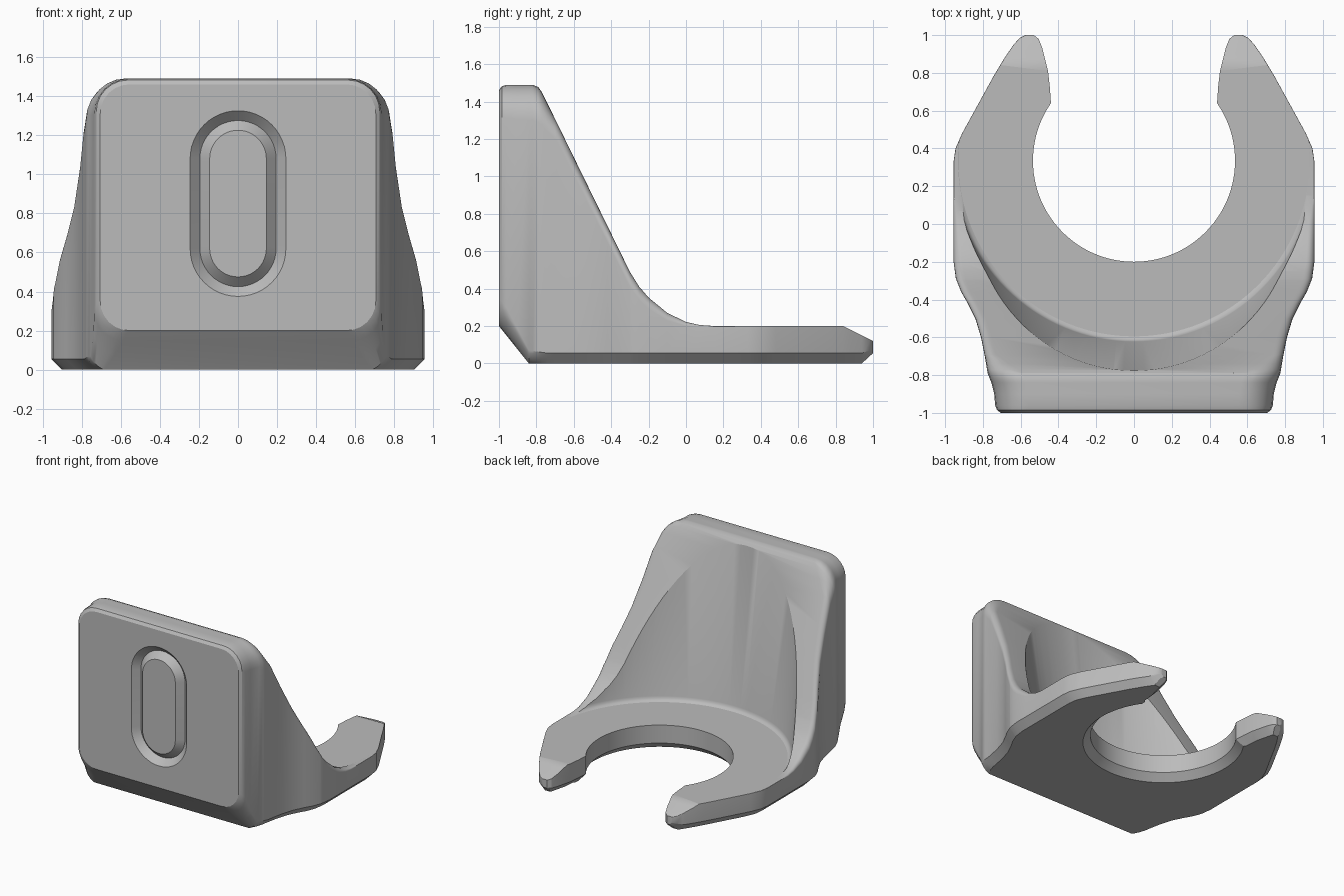
import bpy, bmesh, math

if "Cube" in bpy.data.objects:
    bpy.data.objects.remove(bpy.data.objects["Cube"])

grey = bpy.data.materials.new("plain grey")
grey.use_nodes = True
grey.diffuse_color = (0.5, 0.5, 0.5, 1)
grey.node_tree.nodes["Principled BSDF"].inputs["Base Color"].default_value = (0.5, 0.5, 0.5, 1)


def key(table, y):
    """Linear interpolation in a list of (position, value) keys."""
    if y <= table[0][0]:
        return table[0][1]
    for (a, u), (b, v) in zip(table, table[1:]):
        if y <= b:
            return u + (v - u) * (y - a) / (b - a)
    return table[-1][1]


def loft(name, rings, cyclic=False):
    """Skin a list of equal point rings; cap the ends unless cyclic."""
    bm = bmesh.new()
    loops = [[bm.verts.new(p) for p in ring] for ring in rings]
    pairs = list(zip(loops, loops[1:]))
    if cyclic:
        pairs.append((loops[-1], loops[0]))
    else:
        bm.faces.new(loops[0])
        bm.faces.new(loops[-1])
    n = len(loops[0])
    for a, b in pairs:
        for i in range(n):
            j = (i + 1) % n
            bm.faces.new((a[i], a[j], b[j], b[i]))
    bmesh.ops.recalc_face_normals(bm, faces=bm.faces)
    mesh = bpy.data.meshes.new(name)
    bm.to_mesh(mesh)
    bm.free()
    mesh.materials.append(grey)
    obj = bpy.data.objects.new(name, mesh)
    bpy.context.collection.objects.link(obj)
    return obj


# Body outline along its depth: half width, top height, underside height
width = [(-1, .705), (-.985, .725), (-.96, .735), (-.9, .74), (-.84, .755),
         (-.79, .775), (-.7, .79), (-.6, .81), (-.5, .84), (-.42, .88),
         (-.36, .915), (-.29, .943), (-.2, .955), (.33, .955), (.4, .945),
         (.48, .91), (.78, .745), (.88, .685), (.95, .637), (.985, .605), (1, .575)]
top = [(-1, 1.46), (-.985, 1.482), (-.96, 1.49), (-.82, 1.49), (-.79, 1.478),
       (-.77, 1.45), (-.3, .49), (-.25, .41), (-.2, .352), (-.1, .27),
       (0, .222), (.07, .206), (.15, .2), (.84, .2), (1, .12)]
under = [(-1, .2), (-.84, 0), (.94, 0), (1, .055)]
# Corner sizes: top edges across and down, lower edges
top_across = [(-1, .15), (-.96, .18), (-.79, .19), (-.74, .12), (-.69, .06),
              (-.3, .05), (0, .03), (.15, .003)]
top_down = [(-1, .15), (-.96, .18), (-.79, .19), (-.74, .15), (-.69, .1),
            (-.3, .08), (0, .02), (.15, .003)]
low = [(-1, .15), (-.96, .15), (-.84, .07), (-.74, .055), (.94, .055), (1, .02)]


def section(y, steps=6):
    w, zt, zb = key(width, y), key(top, y), key(under, y)
    ax, az, c = key(top_across, y), key(top_down, y), key(low, y)
    roundness = max(0, min(1, (-.74 - y) / .2))
    half = []
    for i in range(steps + 1):
        t = i / steps
        s, k = math.sin(t * math.pi / 2), math.cos(t * math.pi / 2)
        # lower edge blends from a round corner into a straight chamfer
        px = (1 - t) * (1 - roundness) + (1 - s) * roundness
        pz = t * (1 - roundness) + (1 - k) * roundness
        half.append((w - c * px, zb + c * pz))
    for i in range(steps + 1):
        a = i / steps * math.pi / 2
        half.append((w - ax * (1 - math.cos(a)), zt - az * (1 - math.sin(a))))
    return [(x, y, z) for x, z in half] + [(-x, y, z) for x, z in reversed(half)]


stations = sorted({k[0] for t in (width, top, under, top_across, low) for k in t})
body = loft("holder_body", [section(y) for y in stations])

CENTRE = .335


def circle(r, z, n=128):
    return [(r * math.cos(2 * math.pi * i / n), CENTRE + r * math.sin(2 * math.pi * i / n), z)
            for i in range(n)]


# Flared seat hollowed out of the sloping back
seat = loft("seat_cutter", [circle(r, z) for r, z in
                            ((.93, .199), (.943, .206), (.953, .218), (.958, .235),
                             (1.11, 1.45), (1.14, 1.7))])


def opening(d, z, n=72):
    """Round hole with a mouth between the arms, widened by d."""
    a0 = math.radians(145.3)
    sweep = math.radians(249.4)
    pts = []
    for i in range(n + 1):
        a = a0 + sweep * i / n
        pts.append(((.535 + d) * math.cos(a), CENTRE + (.535 + d) * math.sin(a), z))
    mouth = [(.445, .72), (.455, .81), (.485, .93), (.505, .98), (.53, 1), (.54, 1.1)]
    pts += [(x + d, y, z) for x, y in mouth]
    pts += [(-x - d, y, z) for x, y in reversed(mouth)]
    return pts


hole = loft("hole_cutter", [opening(d, z) for d, z in ((.105, -.05), (0, .055), (0, .6))])


def pill(r, y, n=24):
    """Upright rounded slot outline on the front face."""
    pts = []
    for side in (1, -1):
        for i in range(n + 1):
            a = math.pi * i / n
            pts.append((side * r * math.cos(a), y, .85 + side * (.23 + r * math.sin(a))))
    return pts


# V-shaped ornamental groove in the front face
groove = loft("groove_cutter", [pill(r, y) for r, y in
                                ((.255, -1.01), (.195, -.95), (.135, -1.01))], cyclic=True)

for cutter in (seat, hole, groove):
    mod = body.modifiers.new(cutter.name, 'BOOLEAN')
    mod.operation = 'DIFFERENCE'
    mod.solver = 'EXACT'
    mod.object = cutter
    cutter.hide_render = True

bpy.ops.object.select_all(action='DESELECT')
bpy.context.view_layer.objects.active = body
body.select_set(True)
for mod in list(body.modifiers):
    bpy.ops.object.modifier_apply(modifier=mod.name)
for cutter in (seat, hole, groove):
    bpy.data.objects.remove(cutter)
bpy.ops.object.shade_smooth_by_angle(angle=math.radians(28))
